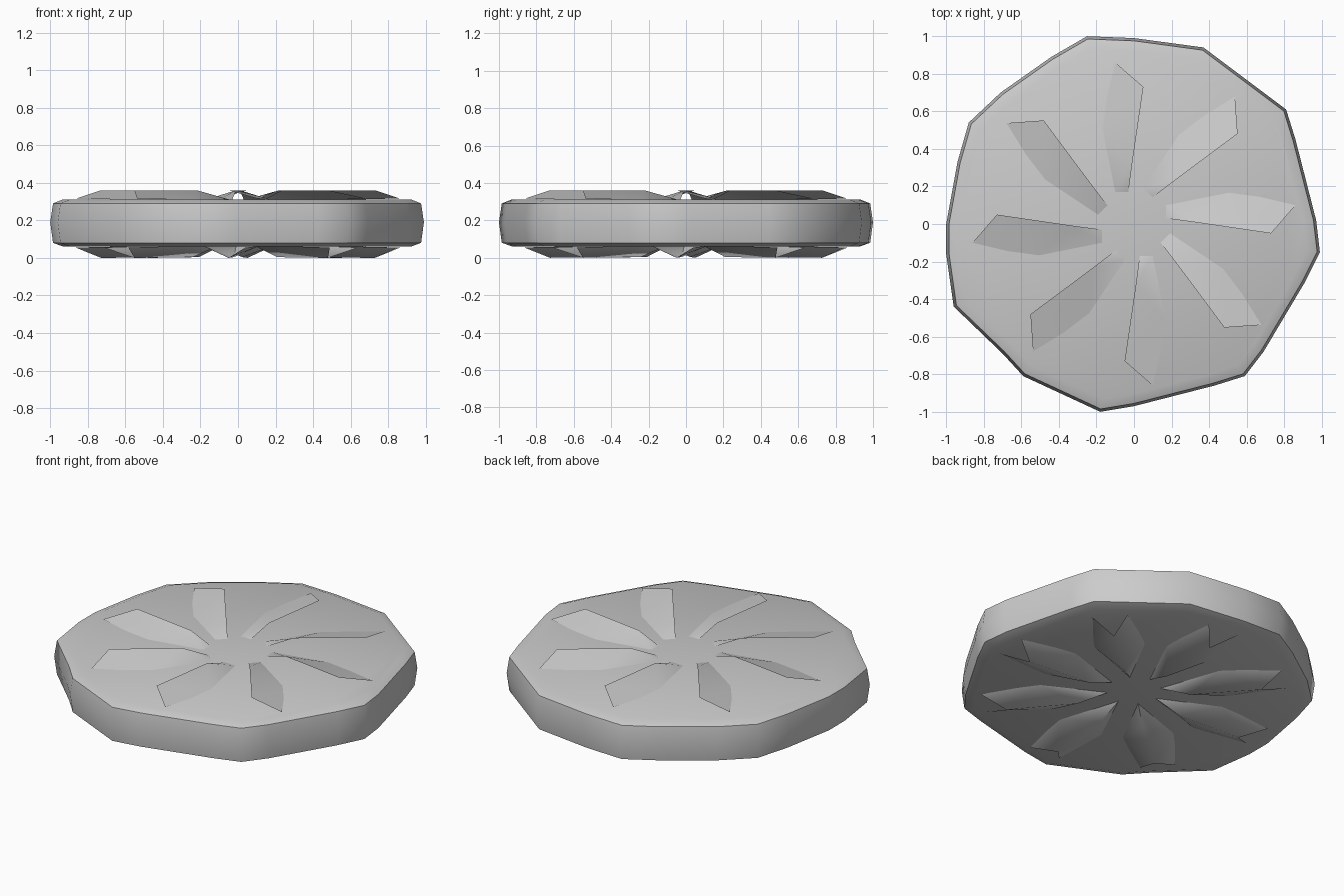
import bpy, math
from mathutils import Matrix, Vector

cube = bpy.data.objects.get("Cube")
if cube:
    bpy.data.objects.remove(cube, do_unlink=True)

# Single plain grey material
grey = bpy.data.materials.new("plain_grey")
grey.use_nodes = True
colour = (0.6, 0.6, 0.6, 1)
grey.diffuse_color = colour
for node in grey.node_tree.nodes:
    if node.type == 'BSDF_PRINCIPLED':
        node.inputs["Base Color"].default_value = colour


def make_part(name, verts, faces, angle):
    mesh = bpy.data.meshes.new(name)
    mesh.from_pydata([tuple(v) for v in verts], [], faces)
    mesh.materials.append(grey)
    mesh.update()
    part = bpy.data.objects.new(name, mesh)
    bpy.context.collection.objects.link(part)
    bpy.ops.object.select_all(action='DESELECT')
    part.select_set(True)
    bpy.context.view_layer.objects.active = part
    bpy.ops.object.shade_smooth_by_angle(angle=math.radians(angle))
    return part


# Irregular rim outline, counter-clockwise from the left-hand side
outline = [(.99, -.15), (.97, .02), (.86, .45), (.81, .61), (.37, .94),
           (0, .99), (-.25, 1), (-.44, .89), (-.71, .7), (-.88, .54),
           (-.94, .33), (-1, 0), (-1, -.16), (-.96, -.44), (-.7, -.69),
           (-.59, -.81), (-.18, -1), (0, -.97), (.43, -.86), (.59, -.81),
           (.69, -.68), (.91, -.31)]

# Disc body lofted from the outline: narrow flat caps and a bulging wall
bottom, top = .06, .312
rings = [(.93, bottom), (.985, .08), (1, .19), (.985, .29), (.93, top)]
count = len(outline)
verts = [(x * s, y * s, z) for s, z in rings for x, y in outline]
faces = []
for ring in range(len(rings) - 1):
    for i in range(count):
        j = (i + 1) % count
        low, high = ring * count, (ring + 1) * count
        faces.append((low + i, low + j, high + j, high + i))
faces.append(tuple(reversed(range(count))))
faces.append(tuple(range(len(verts) - count, len(verts))))
make_part("disc_body", verts, faces, 50)


def petal_ring(name, points, faces, offset):
    """Repeat one open petal sheet eight times round the disc."""
    verts, all_faces = [], []
    for i in range(8):
        turn = Matrix.Rotation(offset + i * math.tau / 8, 3, 'Z')
        start = len(verts)
        verts += [turn @ Vector(p) for p in points]
        all_faces += [tuple(start + k for k in f) for f in faces]
    make_part(name, verts, all_faces, 60)


# Top petals: louvres with one raised edge and one edge sunk in the disc
crest = .36
louvre = [(.17, .03, top), (.32, .01, crest), (.73, -.05, crest),
          (.86, .1, top + .005), (.52, .18, top - .004), (.17, .1, top)]
petal_ring("top_petals", louvre,
           [(0, 1, 5), (1, 4, 5), (1, 2, 4), (2, 3, 4)], 0)

# Bottom petals: open-ended ridged tents with forked outer ends
half = [(.52, .15, bottom + .003), (.86, .1, bottom - .005)]
tent = [(.15, 0, bottom), (.32, 0, .004), (.73, 0, 0)]
tent += half + [(x, -y, z) for x, y, z in half]
petal_ring("bottom_petals", tent,
           [(0, 3, 1), (1, 3, 2), (2, 3, 4),
            (0, 1, 5), (1, 2, 5), (2, 6, 5)], math.radians(-4))
